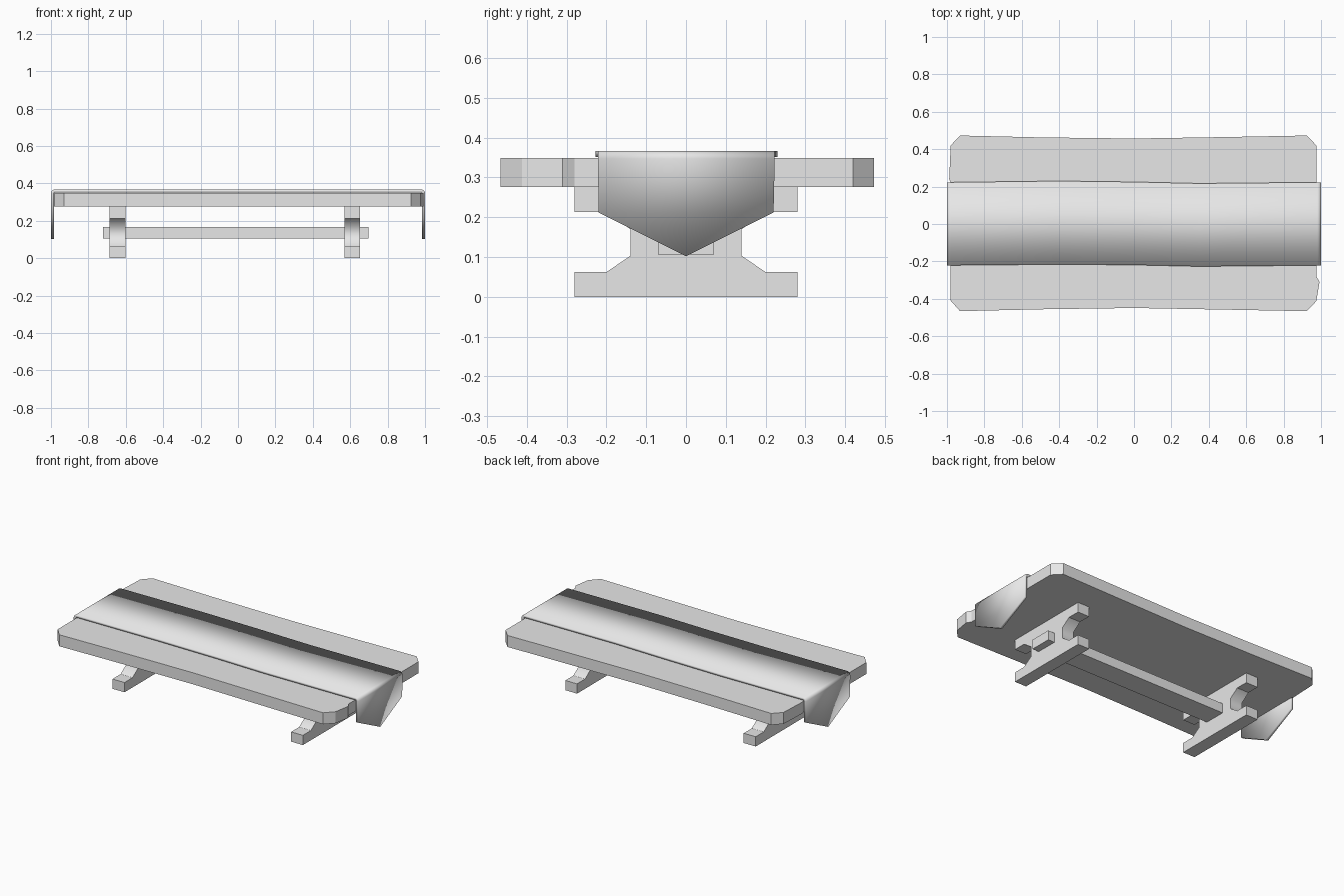
import bpy, bmesh, math
from mathutils import Vector

cube = bpy.data.objects.get("Cube")
if cube:
    bpy.data.objects.remove(cube, do_unlink=True)

grey = bpy.data.materials.new("light_grey")
grey.use_nodes = True
grey.diffuse_color = (0.8, 0.8, 0.8, 1)
grey.node_tree.nodes["Principled BSDF"].inputs["Base Color"].default_value = (0.8, 0.8, 0.8, 1)


def finish(name, bm, smooth_angle=None):
    bmesh.ops.recalc_face_normals(bm, faces=bm.faces)
    mesh = bpy.data.meshes.new(name)
    bm.to_mesh(mesh)
    bm.free()
    mesh.materials.append(grey)
    obj = bpy.data.objects.new(name, mesh)
    bpy.context.collection.objects.link(obj)
    if smooth_angle:
        bpy.ops.object.select_all(action='DESELECT')
        bpy.context.view_layer.objects.active = obj
        obj.select_set(True)
        bpy.ops.object.shade_smooth_by_angle(angle=math.radians(smooth_angle))
    return obj


def prism(points, offset):
    """Closed outline pushed along an offset."""
    bm = bmesh.new()
    face = bm.faces.new([bm.verts.new(p) for p in points])
    ext = bmesh.ops.extrude_face_region(bm, geom=[face], use_keep_orig=True)
    verts = [g for g in ext["geom"] if isinstance(g, bmesh.types.BMVert)]
    bmesh.ops.translate(bm, verts=verts, vec=offset)
    return bm


# Tabletop: slightly waisted board with clipped corners and worn ends
outline = [(-0.93, -0.466), (-0.5, -0.456), (0, -0.449), (0.5, -0.458), (0.924, -0.466),
           (0.975, -0.412), (0.992, -0.31), (0.975, -0.28),
           (0.975, 0.42), (0.924, 0.473), (0.5, 0.465), (0, 0.457), (-0.5, 0.463), (-0.93, 0.473),
           (-0.98, 0.42), (-0.988, 0.24), (-0.98, 0.22), (-0.98, -0.41)]
finish("tabletop", prism([(x, y, 0.276) for x, y in outline], Vector((0, 0, 0.073))), 20)

# Trestle legs: one waisted half-profile mirrored, with soft hollows
half = [(0.28, 0), (0.28, 0.062), (0.2, 0.062), (0.14, 0.103),
        (0.14, 0.17), (0.2, 0.213), (0.28, 0.213), (0.28, 0.278)]
profile = half + [(-y, z) for y, z in reversed(half)]
for name, x, width in (("right_leg", -0.686, 0.084), ("left_leg", 0.57, 0.082)):
    bm = prism([(x, y, z) for y, z in profile], Vector((width, 0, 0)))
    bm.normal_update()
    for f in bm.faces:
        c = f.calc_center_median()
        f.smooth = abs(f.normal.x) < 0.1 and 0.07 < c.z < 0.205 and abs(c.y) > 0.1
    finish(name, bm)

# Stretcher beam passing through both legs
finish("stretcher", prism([(-0.722, y, z) for y, z in
       ((-0.07, 0.106), (0.07, 0.106), (0.07, 0.167), (-0.07, 0.167))], Vector((1.42, 0, 0))))

# Table runner: a sheet along the top, rounded over the ends, hanging to points
radius = 0.02
bend = [(1 - radius + radius * math.sin(a), 0.367 - radius + radius * math.cos(a))
        for a in (math.radians(18 * i) for i in range(6))]
left_end = [(x, -0.221, 0.223, z) for x, z in bend] + [(1, -0.22, 0.22, 0.212)]
right_end = [(-x, f, b, z) for x, f, b, z in reversed(left_end)]
middle = [(-0.4, -0.216, 0.23, 0.367), (0, -0.219, 0.225, 0.367), (0.35, -0.227, 0.217, 0.367)]
bm = bmesh.new()
rows = [(bm.verts.new((x, f, z)), bm.verts.new((x, b, z)))
        for x, f, b, z in right_end + middle + left_end]
for (a, b), (c, d) in zip(rows, rows[1:]):
    bm.faces.new((a, c, d, b))
for x, (a, b) in ((-1, rows[0]), (1, rows[-1])):
    bm.faces.new((a, b, bm.verts.new((x, 0, 0.102))))
runner = finish("table_runner", bm, 30)
# Make the sheet face outwards, then thicken it inwards
if max(runner.data.polygons, key=lambda p: p.area).normal.z < 0:
    runner.data.flip_normals()
solid = runner.modifiers.new("Thickness", 'SOLIDIFY')
solid.thickness = 0.016
solid.offset = -1
solid.use_even_offset = True
